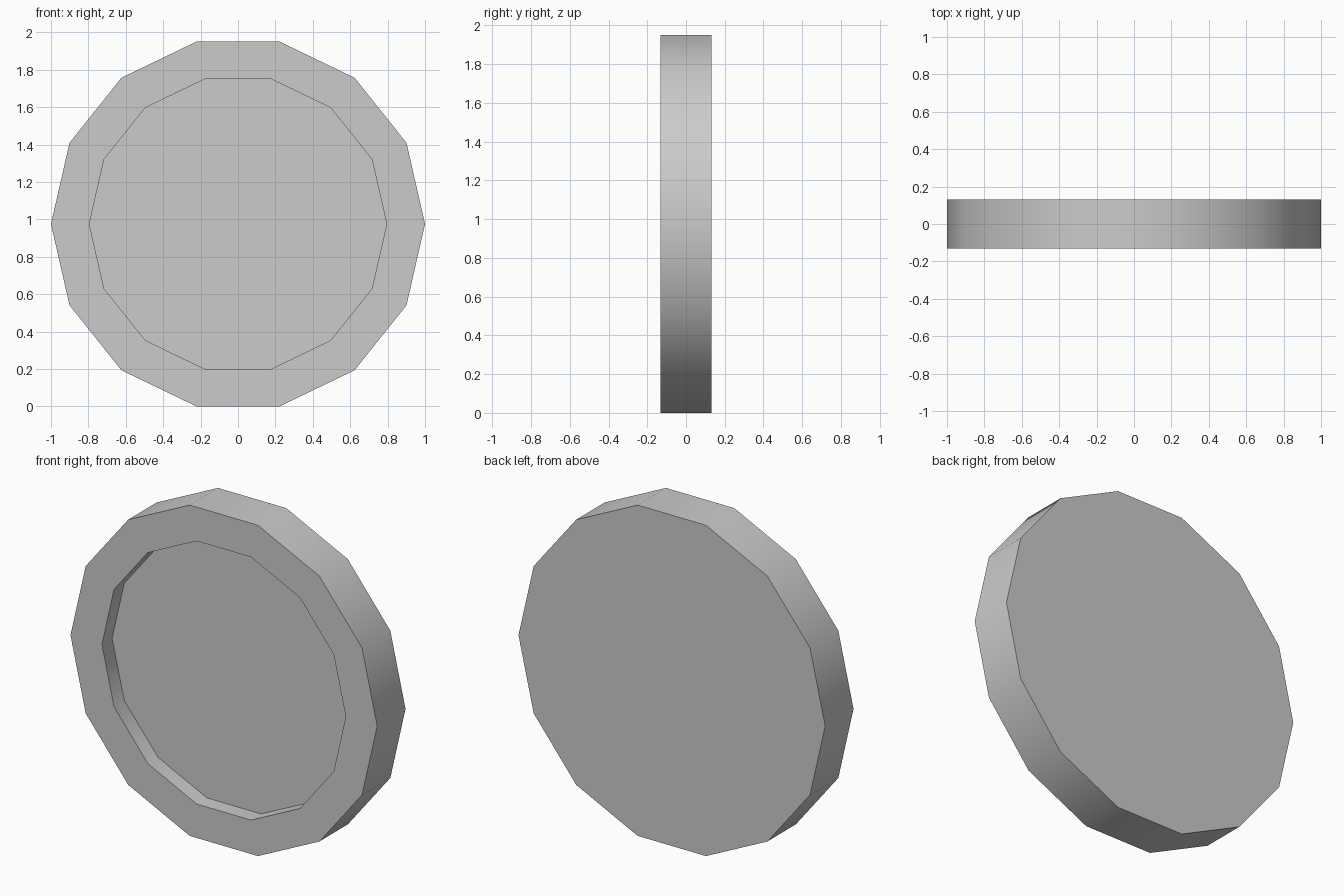
import bpy, bmesh
from math import cos, sin, pi, radians

if "Cube" in bpy.data.objects:
    bpy.data.objects.remove(bpy.data.objects["Cube"])

SIDES = 14
CENTRE_Z = cos(pi / SIDES)      # flat edge rests on the ground
HALF = 0.132                    # half thickness
RIM = 0.795                     # radius of the recess
DEPTH = 0.095                   # depth of the recess

bm = bmesh.new()


def ring(radius, y):
    return [bm.verts.new((radius * cos(2 * pi * i / SIDES), y,
                          CENTRE_Z + radius * sin(2 * pi * i / SIDES)))
            for i in range(SIDES)]


# Profile rings: back edge, front edge, recess lip, recess floor
rings = [ring(r, y) for r, y in ((1, HALF), (1, -HALF), (RIM, -HALF), (RIM, -HALF + DEPTH))]
for a, b in zip(rings, rings[1:]):
    for i in range(SIDES):
        j = (i + 1) % SIDES
        bm.faces.new((a[i], a[j], b[j], b[i]))

# Back plate and recess floor
bm.faces.new(rings[0])
bm.faces.new(rings[-1])
bmesh.ops.recalc_face_normals(bm, faces=bm.faces)

mesh = bpy.data.meshes.new("recessed_disc")
bm.to_mesh(mesh)
bm.free()
disc = bpy.data.objects.new("recessed_disc", mesh)
bpy.context.collection.objects.link(disc)

# Smooth side walls, sharp rims
bpy.context.view_layer.objects.active = disc
disc.select_set(True)
bpy.ops.object.shade_smooth_by_angle(angle=radians(30))
